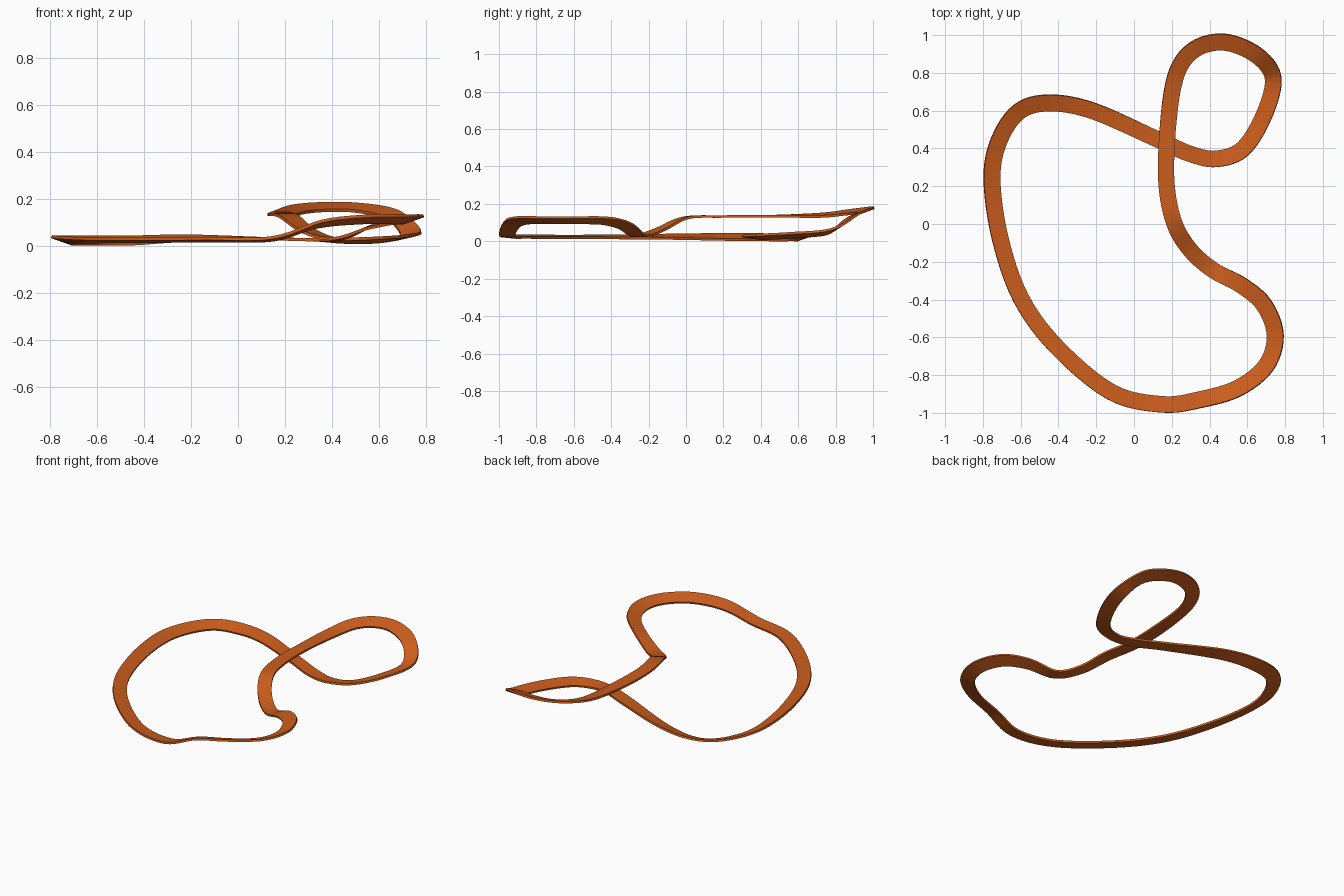
import bpy, bmesh
from mathutils import Vector

if "Cube" in bpy.data.objects:
    bpy.data.objects.remove(bpy.data.objects["Cube"])

# Centre line of the loop: x, y, z, tilt (how much the right-hand edge rises)
PATH = [
    (0.15, -0.955, 0.032, 0.01), (0.35, -0.93, 0.095, 0.025), (0.55, -0.87, 0.115, 0.03),
    (0.70, -0.75, 0.115, 0.03), (0.748, -0.59, 0.115, 0.03), (0.69, -0.43, 0.112, 0.03),
    (0.57, -0.325, 0.085, 0.02), (0.42, -0.245, 0.032, 0), (0.30, -0.14, 0.065, 0),
    (0.215, 0.00, 0.128, 0), (0.173, 0.20, 0.135, 0), (0.175, 0.45, 0.137, 0),
    (0.205, 0.72, 0.142, -0.015), (0.26, 0.865, 0.158, -0.025), (0.36, 0.945, 0.167, -0.03),
    (0.50, 0.960, 0.165, -0.03), (0.655, 0.89, 0.135, -0.03), (0.737, 0.77, 0.056, -0.02),
    (0.69, 0.58, 0.036, -0.02), (0.58, 0.40, 0.026, -0.02), (0.44, 0.345, 0.024, -0.012),
    (0.30, 0.37, 0.028, 0), (0.12, 0.45, 0.032, 0), (-0.22, 0.60, 0.034, 0.02),
    (-0.45, 0.641, 0.025, 0.03), (-0.61, 0.595, 0.024, 0.03), (-0.715, 0.44, 0.024, 0.03),
    (-0.752, 0.24, 0.026, 0.03), (-0.71, -0.07, 0.027, 0.02), (-0.60, -0.39, 0.026, 0.012),
    (-0.41, -0.65, 0.026, 0.01), (-0.12, -0.89, 0.028, 0.01),
]
WIDTH, THICK, STEPS = 0.086, 0.013, 6


def spline_points(path, steps):
    """Closed Catmull-Rom curve through the path."""
    pts = [Vector(p) for p in path]
    n, out = len(pts), []
    for i in range(n):
        a, b, c, d = (pts[(i + k) % n] for k in (-1, 0, 1, 2))
        for s in range(steps):
            t = s / steps
            out.append(0.5 * (2 * b + (c - a) * t + (2 * a - 5 * b + 4 * c - d) * t * t
                              + (3 * b - a - 3 * c + d) * t ** 3))
    return out


# Sweep a flat rectangular section along the curve
samples = spline_points(PATH, STEPS)
count = len(samples)
bm = bmesh.new()
rings = []
for i, p in enumerate(samples):
    tangent = (samples[(i + 1) % count] - samples[i - 1]).to_3d().normalized()
    side = Vector((tangent.y, -tangent.x, 0)).normalized() * WIDTH / 2
    side.z = p.w / 2
    up = side.cross(tangent).normalized() * THICK / 2
    c = p.to_3d()
    rings.append([bm.verts.new(c + side * a + up * b)
                  for a, b in ((1, 1), (-1, 1), (-1, -1), (1, -1))])
for i, r in enumerate(rings):
    q = rings[(i + 1) % count]
    for k in range(4):
        bm.faces.new((r[k], r[(k + 1) % 4], q[(k + 1) % 4], q[k]))
bmesh.ops.recalc_face_normals(bm, faces=bm.faces)

# Rest the lowest point on the ground
low = min(v.co.z for v in bm.verts)
bmesh.ops.translate(bm, verts=bm.verts, vec=(0, 0, -low))

mesh = bpy.data.meshes.new("rubber_band")
bm.to_mesh(mesh)
bm.free()
band = bpy.data.objects.new("rubber_band", mesh)
bpy.context.collection.objects.link(band)

mat = bpy.data.materials.new("orange_rubber")
mat.diffuse_color = (0.6, 0.11, 0.012, 1)
mat.use_nodes = True
mat.node_tree.nodes["Principled BSDF"].inputs["Base Color"].default_value = mat.diffuse_color
mesh.materials.append(mat)

bpy.context.view_layer.objects.active = band
band.select_set(True)
bpy.ops.object.shade_smooth_by_angle()
